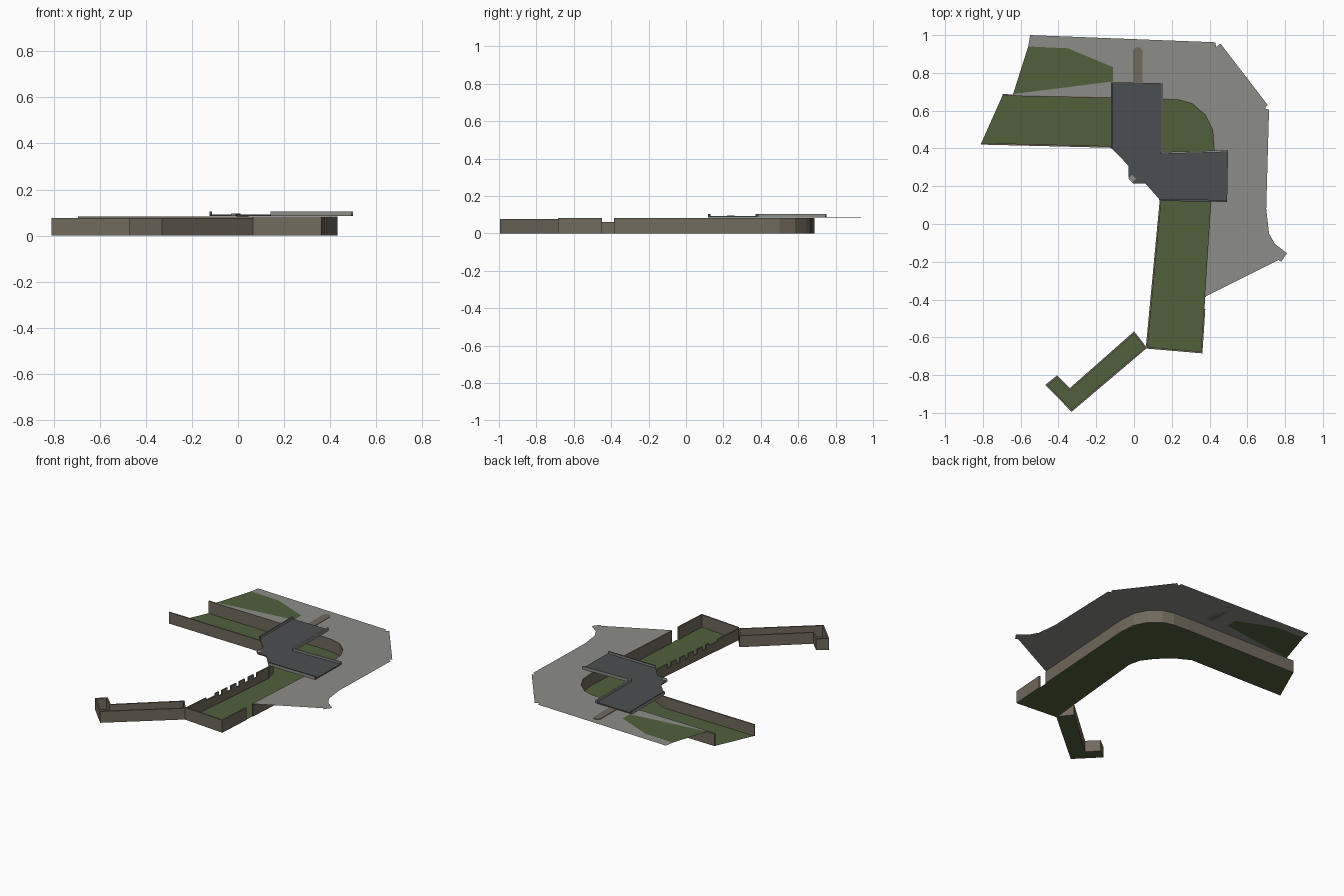
import bpy, bmesh, math
from mathutils import Vector

if "Cube" in bpy.data.objects:
    bpy.data.objects.remove(bpy.data.objects["Cube"])


def material(name, rgb):
    m = bpy.data.materials.new(name)
    m.diffuse_color = (*rgb, 1)
    m.use_nodes = True
    m.node_tree.nodes["Principled BSDF"].inputs["Base Color"].default_value = m.diffuse_color
    return m


GREEN = material("grass green", (0.083, 0.117, 0.043))
BROWN = material("earth brown", (0.165, 0.143, 0.107))
GREY = material("ground grey", (0.262, 0.268, 0.245))
SLATE = material("roof slate", (0.070, 0.078, 0.083))
TOP = 0.083   # outer wall and ground height
LOW = 0.076   # inner wall height


def finish(name, bm, mat):
    me = bpy.data.meshes.new(name)
    bm.to_mesh(me)
    bm.free()
    me.materials.append(mat)
    ob = bpy.data.objects.new(name, me)
    bpy.context.collection.objects.link(ob)
    return ob


def plate(name, pts, z, mat, thick=0.0):
    """Flat outline at height z, optionally given thickness upwards."""
    bm = bmesh.new()
    f = bm.faces.new([bm.verts.new((x, y, z)) for x, y in pts])
    f.normal_update()
    if f.normal.z < 0:
        f.normal_flip()
    if thick:
        bottom = bmesh.ops.extrude_face_region(bm, geom=[f])["geom"]
        for v in bottom:
            if isinstance(v, bmesh.types.BMVert):
                v.co.z += thick
        bmesh.ops.recalc_face_normals(bm, faces=bm.faces)
    bmesh.ops.triangulate(bm, faces=[g for g in bm.faces if len(g.verts) > 4])
    return finish(name, bm, mat)


def wall(name, pts, top, mat=BROWN, base=0.0, thick=0.009):
    """Upright wall following a path."""
    bm = bmesh.new()
    lo = [bm.verts.new((x, y, base)) for x, y in pts]
    hi = [bm.verts.new((x, y, top)) for x, y in pts]
    for i in range(len(pts) - 1):
        bm.faces.new((lo[i], lo[i + 1], hi[i + 1], hi[i]))
    ob = finish(name, bm, mat)
    mod = ob.modifiers.new("thickness", "SOLIDIFY")
    mod.thickness, mod.offset, mod.use_even_offset = thick, 0, True
    return ob


# Main trench: floor and bent side walls
outer = [(-0.695, 0.683), (0.13, 0.666), (0.24, 0.66), (0.31, 0.64),
         (0.38, 0.58), (0.42, 0.50), (0.428, 0.39), (0.358, -0.68)]
inner = [(-0.81, 0.425), (-0.12, 0.408), (-0.03, 0.36), (0.06, 0.28),
         (0.12, 0.20), (0.14, 0.12), (0.067, -0.655)]
plate("trench_floor", outer + inner[::-1], 0, GREEN)


def east(y):
    """Point on the straight east wall at depth y."""
    t = (y + 0.68) / 1.07
    return (0.358 + 0.07 * t, y)


wall("outer_wall", outer[:-1] + [east(-0.385)], TOP)
wall("outer_wall_end", [east(-0.45), outer[-1], inner[-1]], TOP)
wall("inner_wall", inner[:-1], LOW)

# Inner wall of the south leg with firing notches
south, north = Vector(inner[-1]), Vector(inner[-2])
steps = [(0, 0.25, LOW), (0.25, 0.36, 0.062)]
start = 0.36
for notch in (0.42, 0.525, 0.63, 0.735, 0.84):
    steps += [(start, notch - 0.02, LOW), (notch - 0.02, notch + 0.02, 0.048)]
    start = notch + 0.02
steps.append((start, 1, LOW))
for a, b, top in steps:
    wall("notched_wall", [south.lerp(north, a), south.lerp(north, b)], top)

# Narrow hooked side trench
hook = [(0.063, -0.655), (0.0, -0.575), (-0.34, -0.875), (-0.408, -0.808),
        (-0.463, -0.852), (-0.33, -0.988)]
plate("side_trench_floor", hook, 0, GREEN)
wall("side_trench_wall", hook + hook[:1], LOW)

# Ground sheet beside the trench, with a grass patch and a path
patch = [(-0.64, 0.688), (-0.11, 0.755), (-0.11, 0.83), (-0.35, 0.93), (-0.56, 0.94)]
ground = [(-0.55, 1.0), (0.43, 0.962), (0.435, 0.938), (0.458, 0.955),
          (0.708, 0.63), (0.692, 0.612), (0.715, 0.605), (0.70, 0.08),
          (0.715, -0.05), (0.745, -0.105), (0.81, -0.155), (0.778, -0.2),
          (0.765, -0.19), east(-0.385)]
plate("ground", ground + outer[-2:0:-1] + [(-0.64, 0.682)] + patch, TOP + 0.001, GREY)
plate("grass_patch", patch, TOP + 0.001, GREEN)
path = [(0.02 + 0.026 * math.cos(a), 0.91 + 0.026 * math.sin(a))
        for a in (math.pi * i / 8 for i in range(9))]
plate("dirt_path", path + [(-0.006, 0.74), (0.046, 0.74)], TOP + 0.001, BROWN, 0.003)

# Roof over the bend, with raised rims along its straight edges
roof = [(-0.118, 0.75), (0.142, 0.745), (0.142, 0.372), (0.498, 0.385),
        (0.493, 0.12), (0.135, 0.13), (0.06, 0.215), (-0.005, 0.215),
        (-0.03, 0.25), (-0.03, 0.31), (-0.118, 0.40)]
plate("roof", roof, 0.086, SLATE, 0.006)
rims = [((-0.118, 0.40), (-0.118, 0.75), SLATE), ((0.148, 0.378), (0.148, 0.745), GREY),
        ((0.148, 0.376), (0.498, 0.386), GREY), ((0.14, 0.127), (0.493, 0.122), SLATE)]
for a, b, mat in rims:
    rim = wall("roof_rim", [a, b], 0.105, mat, 0.086, 0.010)
    if mat is SLATE:   # grey outer sides, slate top
        rim.data.materials.clear()
        rim.data.materials.append(GREY)
        rim.data.materials.append(SLATE)
        rim.modifiers[0].material_offset_rim = 1
plate("roof_corner_stone", [(-0.03, 0.24), (-0.01, 0.26), (0.01, 0.24), (-0.01, 0.22)],
      0.086, GREY, 0.009)
